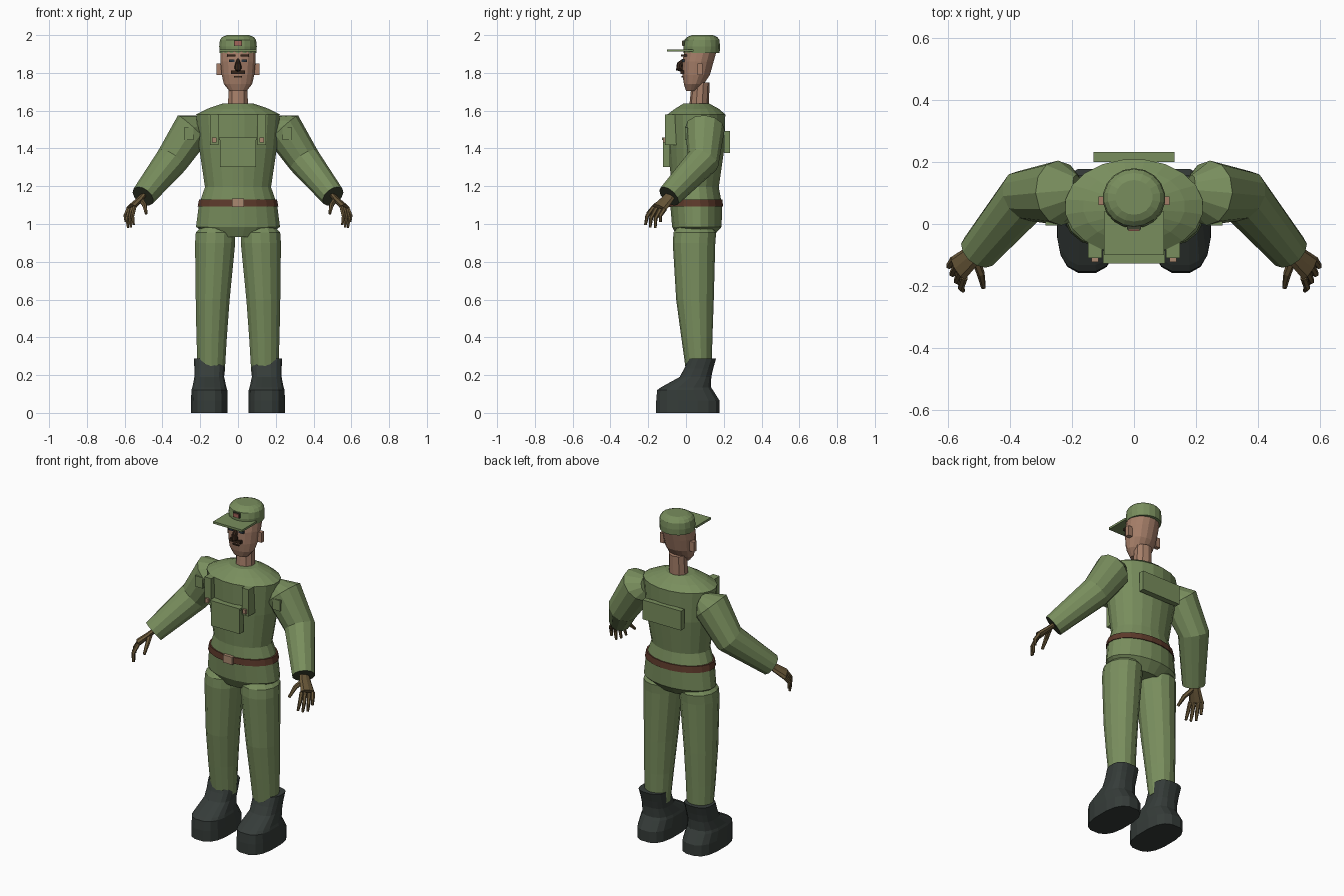
import bpy, bmesh, math
from mathutils import Vector


def material(name, rgb):
    m = bpy.data.materials.new(name)
    m.diffuse_color = (*rgb, 1)
    return m


GREEN = material("uniform green", (0.19, 0.27, 0.11))
DARK_GREEN = material("dark lining", (0.045, 0.055, 0.03))
SKIN = material("skin", (0.38, 0.21, 0.14))
BOOT = material("boot black", (0.036, 0.045, 0.041))
GLOVE = material("glove brown", (0.14, 0.095, 0.04))
BELT = material("belt brown", (0.11, 0.042, 0.024))
BRASS = material("buckle tan", (0.40, 0.25, 0.16))
HAIR = material("hair brown", (0.035, 0.018, 0.01))
EYE = material("eye blue", (0.02, 0.035, 0.05))
RED = material("badge red", (0.36, 0.13, 0.10))


def finish(name, bm, *mats):
    bmesh.ops.recalc_face_normals(bm, faces=bm.faces)
    mesh = bpy.data.meshes.new(name)
    bm.to_mesh(mesh)
    bm.free()
    for m in mats:
        mesh.materials.append(m)
    ob = bpy.data.objects.new(name, mesh)
    bpy.context.collection.objects.link(ob)
    return ob


def skin_rings(name, rings, mat, end_mat=None):
    """Joins loops of points with quads and closes both ends."""
    bm = bmesh.new()
    loops = [[bm.verts.new(p) for p in r] for r in rings]
    n = len(loops[0])
    for a, b in zip(loops, loops[1:]):
        for i in range(n):
            j = (i + 1) % n
            bm.faces.new((a[i], a[j], b[j], b[i]))
    bm.faces.new(loops[0])
    end = bm.faces.new(loops[-1])
    if end_mat:
        end.material_index = 1
        return finish(name, bm, mat, end_mat)
    return finish(name, bm, mat)


def stack(name, levels, mat, n=16, power=2.0):
    """Level: z, x_min, x_max, y_min, y_max of a rounded outline."""
    def outline(z, x0, x1, y0, y1):
        pts = []
        for i in range(n):
            t = 2 * math.pi * (i + 0.5) / n
            c, s = math.cos(t), math.sin(t)
            c = math.copysign(abs(c) ** (2 / power), c)
            s = math.copysign(abs(s) ** (2 / power), s)
            pts.append(((x0 + x1) / 2 + c * (x1 - x0) / 2,
                        (y0 + y1) / 2 + s * (y1 - y0) / 2, z))
        return pts
    return skin_rings(name, [outline(*l) for l in levels], mat)


def tube(name, path, radii, mat, n=6, flat=1.0, wide=Vector((0, 1, 0)), end_mat=None):
    """Tube along a path; flat squeezes it across the wide direction."""
    pts = [Vector(p) for p in path]
    rings = []
    for k, p in enumerate(pts):
        t = (pts[min(k + 1, len(pts) - 1)] - pts[max(k - 1, 0)]).normalized()
        u = (wide - t * wide.dot(t)).normalized()
        v = t.cross(u)
        angles = [2 * math.pi * i / n for i in range(n)]
        rings.append([p + radii[k] * (u * math.cos(a) + v * math.sin(a) * flat) for a in angles])
    return skin_rings(name, rings, mat, end_mat)


def box(name, x0, x1, y0, y1, z0, z1, mat):
    bm = bmesh.new()
    bmesh.ops.create_cube(bm, size=1)
    for v in bm.verts:
        v.co = ((x0 + x1) / 2 + v.co.x * (x1 - x0),
                (y0 + y1) / 2 + v.co.y * (y1 - y0),
                (z0 + z1) / 2 + v.co.z * (z1 - z0))
    return finish(name, bm, mat)


def sym(z, w, y0, y1):
    return (z, -w, w, y0, y1)


# Jacket
stack("jacket", [sym(0.93, 0.15, -0.045, 0.14), sym(0.985, 0.225, -0.075, 0.19),
                 sym(1.10, 0.21, -0.085, 0.193), sym(1.195, 0.177, -0.078, 0.175),
                 sym(1.40, 0.208, -0.095, 0.205), sym(1.58, 0.224, -0.10, 0.21),
                 sym(1.61, 0.165, -0.06, 0.175), sym(1.637, 0.085, -0.015, 0.125)], GREEN, 20)

# Belt and buckle
stack("belt", [sym(1.093, 0.216, -0.091, 0.198), sym(1.13, 0.209, -0.089, 0.194)], BELT, 20)
box("buckle", -0.031, 0.031, -0.10, -0.08, 1.089, 1.135, BRASS)

# Chest straps, pouch and back panel
box("chest_pouch", -0.095, 0.095, -0.122, -0.085, 1.302, 1.448, GREEN)
box("pouch_flap", -0.10, 0.10, -0.127, -0.085, 1.444, 1.457, GREEN)
box("back_panel", -0.13, 0.13, 0.20, 0.233, 1.375, 1.492, GREEN)

# Neck, head and cap
stack("neck", [sym(1.60, 0.056, 0.015, 0.12), sym(1.75, 0.052, 0.03, 0.125)], SKIN, 10)
stack("head", [sym(1.703, 0.045, 0.0, 0.06), sym(1.74, 0.076, -0.012, 0.095),
               sym(1.79, 0.088, -0.02, 0.128), sym(1.86, 0.095, -0.02, 0.148),
               sym(1.92, 0.094, -0.01, 0.165)], SKIN, 16)
stack("cap", [sym(1.905, 0.098, -0.012, 0.178), sym(1.94, 0.101, -0.014, 0.18),
              sym(1.975, 0.097, -0.008, 0.177), sym(1.99, 0.085, 0.008, 0.165),
              sym(2.0, 0.06, 0.03, 0.142)], GREEN, 18)
box("cap_visor", -0.097, 0.097, -0.10, 0.04, 1.912, 1.925, GREEN)
box("cap_badge_frame", -0.022, 0.022, -0.018, 0.0, 1.942, 1.972, DARK_GREEN)
box("cap_badge", -0.018, 0.018, -0.022, 0.0, 1.946, 1.968, RED)

# Face centre
tube("nose", [(0, -0.012, 1.87), (0, -0.034, 1.845), (0, -0.036, 1.825), (0, -0.015, 1.815)],
     [0.008, 0.016, 0.02, 0.012], HAIR, 8, wide=Vector((1, 0, 0)))
box("moustache", -0.038, 0.038, -0.028, 0.0, 1.795, 1.813, HAIR)
box("mouth", -0.02, 0.02, -0.024, 0.0, 1.776, 1.784, HAIR)

# Paired parts
for s, side in ((1, "left"), (-1, "right")):
    def mir(*pts):
        return [(s * x, y, z) for x, y, z in pts]

    def pair_box(name, x0, x1, *rest):
        a, b = sorted((s * x0, s * x1))
        return box(f"{side}_{name}", a, b, *rest)

    def pair_stack(name, levels, *rest):
        return stack(f"{side}_{name}",
                     [(z, *sorted((s * a, s * b)), y0, y1) for z, a, b, y0, y1 in levels], *rest)

    # Face
    pair_box("eyebrow", 0.013, 0.058, -0.026, 0.01, 1.886, 1.897, HAIR)
    pair_box("eye", 0.018, 0.048, -0.022, 0.01, 1.857, 1.872, EYE)
    pair_box("ear", 0.085, 0.114, 0.062, 0.088, 1.79, 1.85, SKIN)

    # Straps and buttons
    pair_box("strap", 0.103, 0.149, -0.11, -0.04, 1.418, 1.58, GREEN)
    pair_box("button", 0.115, 0.137, -0.122, -0.10, 1.432, 1.458, BRASS)

    # Sleeve with a dark opening, and its patch
    tube(f"{side}_sleeve", mir((0.18, 0.11, 1.525), (0.24, 0.10, 1.505), (0.352, 0.09, 1.335),
                               (0.503, -0.09, 1.147)),
         [0.05, 0.105, 0.088, 0.064], GREEN, 12, end_mat=DARK_GREEN)
    pair_box("sleeve_patch", 0.235, 0.285, -0.005, 0.04, 1.445, 1.51, GREEN)

    # Gloved hand
    across = Vector((s * 0.45, 0.85, -0.25))
    tube(f"{side}_hand", mir((0.495, -0.075, 1.16), (0.525, -0.105, 1.125), (0.567, -0.142, 1.085)),
         [0.03, 0.036, 0.044], GLOVE, 8, 0.45, across)
    fingers = {"index": (0.548, -0.172, 1.09, 0.552, -0.215, 0.995),
               "middle": (0.56, -0.155, 1.085, 0.567, -0.19, 0.982),
               "ring": (0.573, -0.135, 1.08, 0.582, -0.163, 0.98),
               "little": (0.582, -0.113, 1.078, 0.594, -0.135, 1.01)}
    for finger, (x, y, z, tx, ty, tz) in fingers.items():
        tube(f"{side}_{finger}_finger",
             mir((x, y, z), (x * 0.5 + tx * 0.5 + 0.009, (y + ty) / 2 - 0.012, (z + tz) / 2),
                 (tx, ty, tz)), [0.012, 0.0105, 0.007], GLOVE, 6)
    tube(f"{side}_thumb", mir((0.515, -0.105, 1.13), (0.495, -0.16, 1.10), (0.486, -0.205, 1.055)),
         [0.015, 0.013, 0.008], GLOVE, 6)

    # Trouser leg
    pair_stack("trouser_leg", [(0.22, 0.068, 0.215, 0.0, 0.135), (0.40, 0.057, 0.222, -0.025, 0.14),
                               (0.60, 0.042, 0.226, -0.052, 0.147), (0.90, 0.012, 0.23, -0.07, 0.155),
                               (0.955, 0.012, 0.226, -0.066, 0.16), (1.0, 0.06, 0.18, -0.03, 0.13)],
               GREEN, 14)

    # Boot
    pair_stack("boot", [(0.0, 0.053, 0.25, -0.16, 0.18), (0.065, 0.053, 0.25, -0.16, 0.18),
                        (0.12, 0.055, 0.248, -0.155, 0.145), (0.135, 0.06, 0.243, -0.135, 0.135),
                        (0.19, 0.072, 0.232, -0.035, 0.135), (0.235, 0.07, 0.232, -0.01, 0.145),
                        (0.287, 0.07, 0.235, 0.012, 0.16)], BOOT, 16, 2.7)
